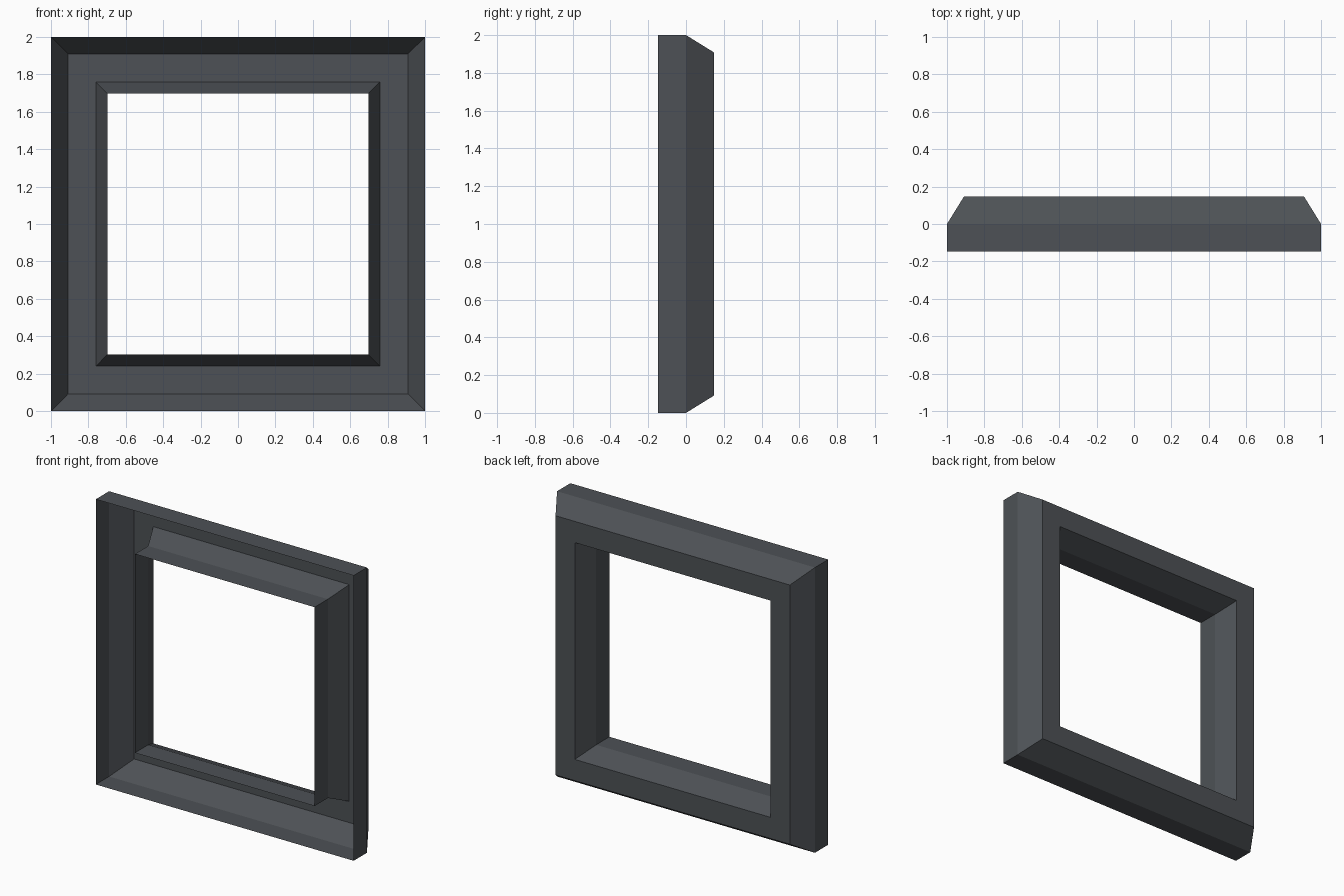
import bpy, bmesh

if "Cube" in bpy.data.objects:
    bpy.data.objects.remove(bpy.data.objects["Cube"])

# Flat dark slate colour
mat = bpy.data.materials.new("dark slate grey")
mat.diffuse_color = (0.075, 0.083, 0.092, 1)
mat.use_nodes = True
mat.node_tree.nodes["Principled BSDF"].inputs["Base Color"].default_value = mat.diffuse_color

# Open sheet cross-section: (half width from centre, depth y)
D = 0.147
profile = [(1.0, -D), (1.0, 0.0), (0.909, D), (0.76, D), (0.697, 0.0), (0.697, -D)]
corners = [(-1, -1), (1, -1), (1, 1), (-1, 1)]

# Window frame: square mitred sweep of the channel profile, open at the front
bm = bmesh.new()
rings = [[bm.verts.new((cx * r, y, 1 + cz * r)) for cx, cz in corners]
         for r, y in profile]
for a, b in zip(rings, rings[1:]):
    for i in range(4):
        j = (i + 1) % 4
        bm.faces.new((a[i], a[j], b[j], b[i]))

# Make the channel's outside the front side of the sheet (back strip faces +y)
bm.normal_update()
back = [f for f in bm.faces if abs(f.normal.y) > 0.99]
if back[0].normal.y < 0:
    bmesh.ops.reverse_faces(bm, faces=bm.faces[:])

mesh = bpy.data.meshes.new("window_frame")
bm.to_mesh(mesh)
bm.free()
mesh.materials.append(mat)
frame = bpy.data.objects.new("window_frame", mesh)
bpy.context.collection.objects.link(frame)
